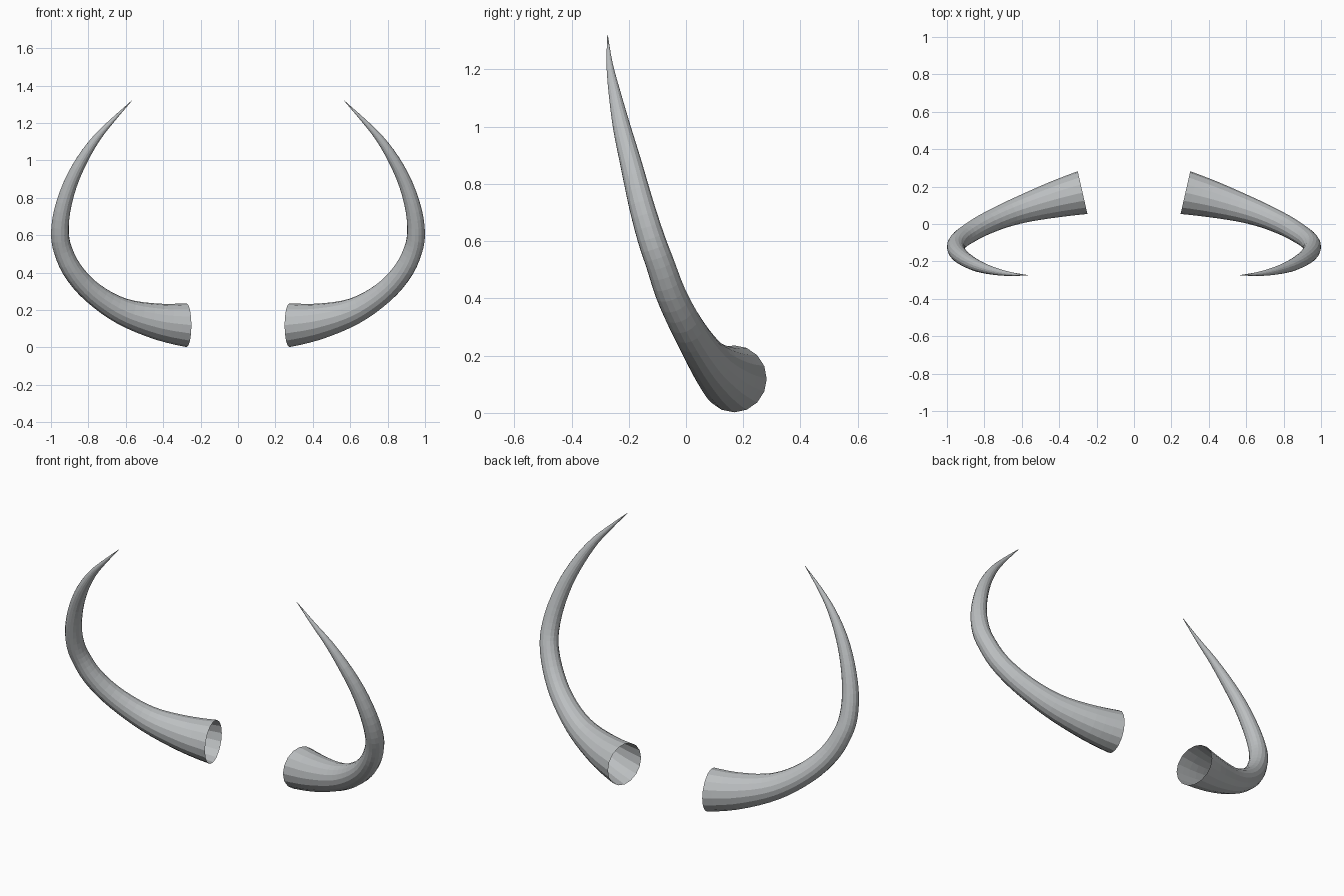
import bpy, bmesh, math
from mathutils import Vector

if "Cube" in bpy.data.objects:
    bpy.data.objects.remove(bpy.data.objects["Cube"])

SIDES, STEPS = 16, 3

# Centre line of the right horn: x, y, z, radius
PATH = [Vector(p) for p in (
    (0.275, 0.168, 0.119, 0.117), (0.42, 0.132, 0.137, 0.098),
    (0.58, 0.085, 0.178, 0.076), (0.70, 0.042, 0.237, 0.064),
    (0.81, -0.008, 0.322, 0.057), (0.89, -0.055, 0.42, 0.053),
    (0.936, -0.09, 0.52, 0.050), (0.952, -0.122, 0.61, 0.048),
    (0.94, -0.157, 0.73, 0.044), (0.898, -0.192, 0.87, 0.038),
    (0.835, -0.225, 1.0, 0.031), (0.755, -0.25, 1.12, 0.021),
    (0.665, -0.267, 1.22, 0.011), (0.567, -0.274, 1.32, 0.001))]


def spline(p, steps):
    """Smooth curve through the points, radius included."""
    p = [2 * p[0] - p[1]] + p + [2 * p[-1] - p[-2]]
    out = []
    for a, b, c, d in zip(p, p[1:], p[2:], p[3:]):
        for i in range(steps):
            t = i / steps
            out.append(0.5 * (2 * b + (c - a) * t + (2 * a - 5 * b + 4 * c - d) * t * t
                              + (3 * b - a - 3 * c + d) * t ** 3))
    return out + [p[-2]]


def tapered_tube(name, points, mat):
    bm = bmesh.new()
    side, prev = Vector((0, 0, 1)), None
    last = len(points) - 1
    for i, q in enumerate(points):
        if i == 0:
            tan = Vector((0.22, -0.05, 0.0)).normalized()   # base cut direction
        else:
            tan = (points[min(i + 1, last)] - points[i - 1]).to_3d().normalized()
        side = (side - tan * side.dot(tan)).normalized()
        other = tan.cross(side)
        ring = []
        for k in range(SIDES):
            a = 2 * math.pi * k / SIDES
            ring.append(bm.verts.new(q.to_3d() + q.w * (side * math.cos(a) + other * math.sin(a))))
        if prev:
            for k in range(SIDES):
                j = (k + 1) % SIDES
                bm.faces.new((prev[k], prev[j], ring[j], ring[k]))
        prev = ring
    bm.faces.new(prev)      # tip; the base stays open
    me = bpy.data.meshes.new(name)
    bm.to_mesh(me)
    bm.free()
    me.materials.append(mat)
    ob = bpy.data.objects.new(name, me)
    bpy.context.collection.objects.link(ob)
    return ob


grey = bpy.data.materials.new("horn grey")
grey.diffuse_color = (0.50, 0.52, 0.53, 1)
grey.use_nodes = True
grey.node_tree.nodes["Principled BSDF"].inputs["Base Color"].default_value = grey.diffuse_color

# Pair of horns, mirrored across x = 0
horns = tapered_tube("horns", spline(PATH, STEPS), grey)
mirror = horns.modifiers.new("mirror", 'MIRROR')
mirror.use_mirror_merge = False
